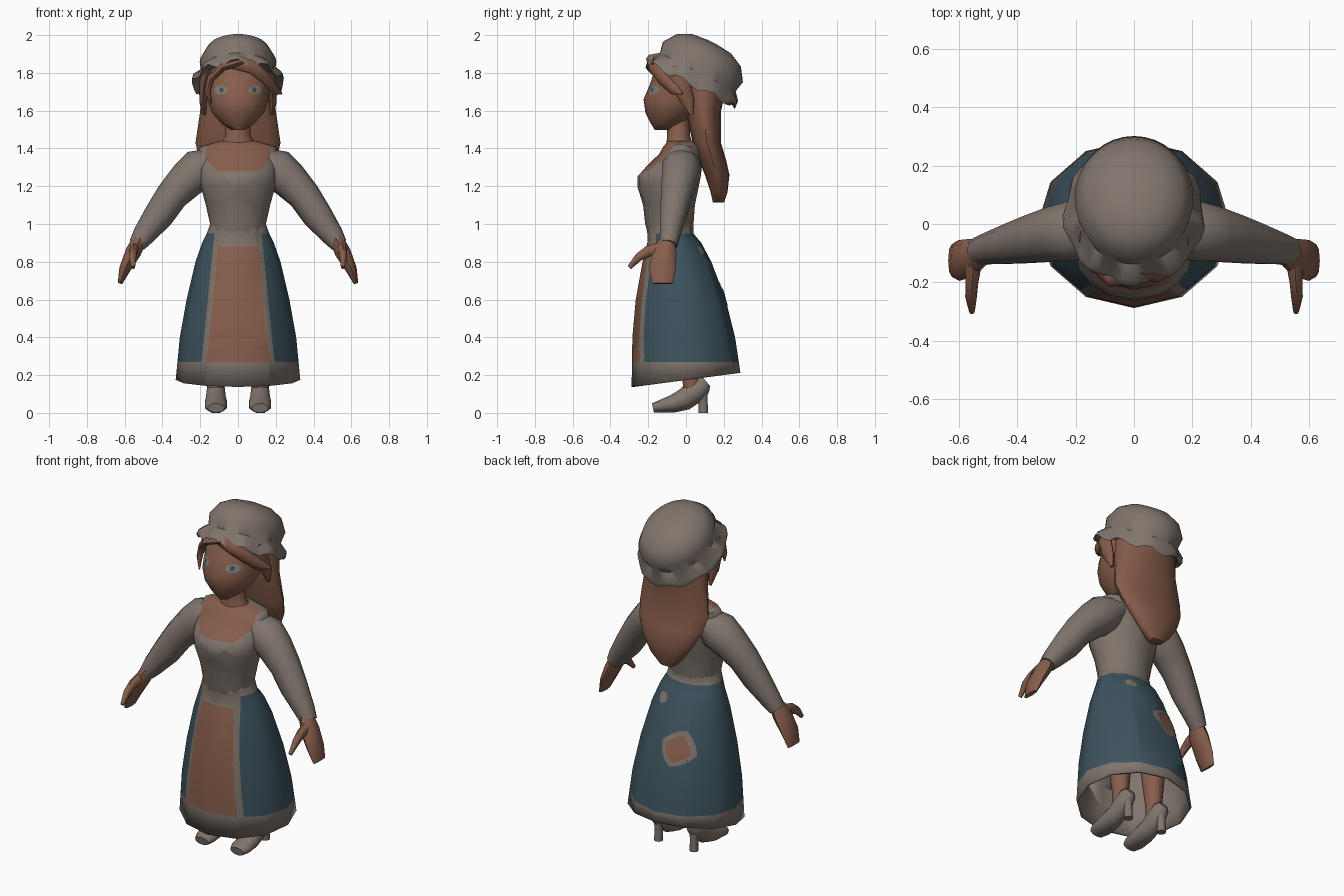
import bpy, bmesh, math
from mathutils import Vector as V
from mathutils.bvhtree import BVHTree

cube = bpy.data.objects.get("Cube")
if cube:
    bpy.data.objects.remove(cube)


def material(name, rgb):
    m = bpy.data.materials.new(name)
    m.use_nodes = True
    m.diffuse_color = (*rgb, 1)
    m.node_tree.nodes["Principled BSDF"].inputs["Base Color"].default_value = (*rgb, 1)
    return m


CLOTH = material("grey cloth", (.215, .177, .151))
SKIN = material("warm skin", (.245, .112, .072))
HAIR = material("brown hair", (.23, .102, .065))
BLUE = material("dark blue cloth", (.047, .086, .111))
EYE = material("pale eye", (.2, .2, .19))
IRIS = material("dark iris", (.06, .07, .08))


def add(name, bm, mats, angle=50):
    mesh = bpy.data.meshes.new(name)
    bm.to_mesh(mesh)
    bm.free()
    for m in mats:
        mesh.materials.append(m)
    mesh.shade_smooth()
    mesh.set_sharp_from_angle(angle=math.radians(angle))
    obj = bpy.data.objects.new(name, mesh)
    bpy.context.collection.objects.link(obj)
    return obj


def loft(name, rings, mats, n=12, open_end=False):
    """Skin rings of (centre, side axis, front axis, ruffle height)."""
    bm = bmesh.new()
    loops = []
    for c, a, b, ruffle in rings:
        loop = []
        for i in range(n):
            t = math.tau * i / n
            w = ruffle * math.cos(9 * t + .6)
            p = c + (a * math.sin(t) + b * math.cos(t)) * (1 + 2 * w) + V((0, 0, w))
            loop.append(bm.verts.new(p))
        loops.append(loop)
    for lo, hi in zip(loops, loops[1:]):
        for i in range(n):
            j = (i + 1) % n
            bm.faces.new((lo[i], lo[j], hi[j], hi[i]))
    bm.faces.new(loops[0])
    if not open_end:
        bm.faces.new(loops[-1])
    bmesh.ops.recalc_face_normals(bm, faces=bm.faces)
    return add(name, bm, mats)


def level(z, y, rx, ry, tilt=0):
    """Horizontal ring, with the front lowered by the tilt."""
    return V((0, y, z)), V((rx, 0, 0)), V((0, -ry, -ry * tilt)), 0


def tube(name, pts, mats, ref=(0, 1, 0), n=10):
    """Tapered limb through points (x, y, z, radius along ref, other radius)."""
    rings = []
    for i, p in enumerate(pts):
        t = (V(pts[min(i + 1, len(pts) - 1)][:3]) - V(pts[max(i - 1, 0)][:3])).normalized()
        u = V(ref)
        u = (u - t * u.dot(t)).normalized()
        rings.append((V(p[:3]), u * p[3], t.cross(u) * p[4], 0))
    return loft(name, rings, mats, n)


def paint(obj, planes, rule):
    """Cut the mesh along planes (point, normal), then colour faces by a rule."""
    bm = bmesh.new()
    bm.from_mesh(obj.data)
    for co, no in planes:
        bmesh.ops.bisect_plane(bm, geom=bm.verts[:] + bm.edges[:] + bm.faces[:],
                               plane_co=co, plane_no=no, dist=1e-5)
    for f in bm.faces:
        f.material_index = rule(f.calc_center_median())
    bm.to_mesh(obj.data)
    bm.free()


def decal(name, target, x, z, rx, rz, mat, front=True, lift=.004, power=2, turn=0):
    """Thin plate laid on the target's front or back surface."""
    mesh = target.data
    tree = BVHTree.FromPolygons([v.co for v in mesh.vertices], [p.vertices for p in mesh.polygons])
    side = -1 if front else 1
    n, rows = 20, 4

    def hit(px, pz):
        co, no, _, _ = tree.ray_cast(V((px, side, pz)), V((0, -side, 0)))
        return co + V((0, side * lift, 0))

    bm = bmesh.new()
    centre = bm.verts.new(hit(x, z))
    prev = None
    for r in range(1, rows + 1):
        loop = []
        for i in range(n):
            t = math.tau * i / n
            c, s = math.cos(t), math.sin(t)
            k = r / rows / (abs(c) ** power + abs(s) ** power) ** (1 / power)
            dx, dz = c * k * rx, s * k * rz
            loop.append(bm.verts.new(hit(x + dx * math.cos(turn) - dz * math.sin(turn),
                                         z + dx * math.sin(turn) + dz * math.cos(turn))))
        for i in range(n):
            j = (i + 1) % n
            f = (centre, loop[i], loop[j]) if prev is None else (prev[i], loop[i], loop[j], prev[j])
            bm.faces.new(f if front else f[::-1])
        prev = loop
    return add(name, bm, [mat])


# Skirt with apron, borders, hem and lining
skirt = loft("skirt", [level(1.0, -.085, .148, .125), level(.95, -.083, .165, .122),
                       level(.9, -.062, .19, .143), level(.8, -.048, .225, .182),
                       level(.6, -.028, .272, .238), level(.4, -.012, .308, .272),
                       level(.175, 0, .33, .288, .13)], [BLUE, SKIN, CLOTH], 12, True)


def skirt_rule(c):
    w = abs(c.x) + .1 * c.z
    if c.z > .95 or c.z < .27:
        return 2
    if c.y > -.1 or w > .22:
        return 0
    return 1 if w < .193 and c.z < .88 else 2


paint(skirt, [((0, 0, z), (0, 0, 1)) for z in (.95, .88, .27)]
      + [((s * w, 0, 0), (s, 0, .1)) for s in (1, -1) for w in (.193, .22)], skirt_rule)

# Mended patches on the back
decal("patch_border", skirt, -.075, .63, .105, .105, CLOTH, False, .004, 1.3, .3)
decal("patch", skirt, -.075, .63, .075, .075, SKIN, False, .007, 1.3, .3)
decal("small_patch", skirt, .09, .86, .03, .028, CLOTH, False)

lining = skirt.modifiers.new("lining", "SOLIDIFY")
lining.thickness = .012
lining.offset = -1
lining.material_offset = 2
lining.material_offset_rim = 2

# Bodice with open neckline
bodice = loft("bodice", [level(.94, -.085, .15, .115), level(1.0, -.088, .148, .128),
                         level(1.1, -.09, .17, .137), level(1.2, -.095, .198, .163),
                         level(1.25, -.09, .205, .168), level(1.31, -.06, .21, .145),
                         level(1.37, -.025, .215, .118), level(1.41, -.02, .2, .1),
                         level(1.44, -.025, .1, .07)], [CLOTH, SKIN], 16)
paint(bodice, [((0, 0, 1.28), (0, 0, 1))]
      + [((s * .17, 0, 0), (1, 0, 0)) for s in (1, -1)]
      + [((s * .17, 0, 1.34), (s, 0, -1)) for s in (1, -1)]
      + [((0, -.02, 0), (0, 1, 0))],
      lambda c: int(c.z > 1.28 and c.y < -.02 and abs(c.x) < .17 and abs(c.x) - c.z < -1.17))

# Neck and head
loft("neck", [level(1.38, -.03, .12, .085), level(1.43, -.035, .09, .068),
              level(1.47, -.04, .065, .06), level(1.57, -.04, .065, .06)], [SKIN])
head = loft("head", [level(1.497, -.115, .035, .05), level(1.53, -.1, .085, .085),
                     level(1.59, -.075, .138, .14), level(1.66, -.045, .163, .18),
                     level(1.73, -.02, .168, .175), level(1.8, 0, .17, .17),
                     level(1.88, .02, .14, .14)], [SKIN], 16)
for s, side in ((1, "left"), (-1, "right")):
    decal(side + "_eye", head, s * .092, 1.71, .036, .023, EYE)
    decal(side + "_iris", head, s * .088, 1.71, .011, .013, IRIS, lift=.007)

# Long back hair and fringe locks
loft("back_hair", [level(1.83, .06, .16, .13), level(1.75, .095, .188, .125),
                   level(1.6, .092, .2, .094), level(1.43, .11, .225, .075),
                   level(1.34, .14, .205, .072), level(1.26, .165, .165, .065),
                   level(1.17, .175, .105, .045), level(1.115, .172, .05, .03)], [HAIR], 16)
tube("left_fringe", [(-.02, -.165, 1.86, .04, .02), (.08, -.18, 1.83, .035, .02),
                     (.15, -.125, 1.77, .035, .018), (.195, -.06, 1.71, .03, .015),
                     (.23, -.02, 1.69, .006, .006)], [HAIR], (0, 0, 1), 8)
tube("right_fringe", [(.02, -.165, 1.86, .04, .02), (-.08, -.18, 1.83, .035, .02),
                      (-.145, -.13, 1.77, .022, .02), (-.162, -.13, 1.7, .02, .015),
                      (-.14, -.165, 1.64, .004, .004)], [HAIR], (0, 1, 0), 8)
for s, side in ((1, "left"), (-1, "right")):
    tube(side + "_side_lock", [(s * .16, -.05, 1.83, .05, .03), (s * .18, -.03, 1.74, .05, .025),
                               (s * .185, .01, 1.65, .035, .02), (s * .18, .03, 1.58, .01, .01)],
         [HAIR], n=8)

# Ruffled cap, tipped backwards
axis, along = V((0, .45, .89)), V((0, -.89, .45))


def cap_ring(h, rx, ry, ruffle=0):
    return V((0, .04, 1.76)) + axis * h, V((rx, 0, 0)), along * ry, ruffle


loft("cap", [cap_ring(.226, .03, .03), cap_ring(.217, .1, .115), cap_ring(.18, .165, .19),
             cap_ring(.11, .203, .238), cap_ring(.05, .195, .225),
             cap_ring(.005, .235, .262, .013), cap_ring(-.025, .24, .265, .016),
             cap_ring(.0, .18, .205)], [CLOTH], 36)

for s, side in ((1, "left"), (-1, "right")):
    # Sleeve, hand and thumb
    tube(side + "_sleeve", [(s * .12, -.02, 1.34, .09, .07), (s * .2, -.025, 1.29, .108, .112),
                            (s * .27, -.035, 1.235, .098, .1), (s * .35, -.052, 1.15, .085, .086),
                            (s * .42, -.068, 1.045, .072, .08), (s * .5, -.085, .94, .055, .06),
                            (s * .535, -.095, .89, .05, .045)], [CLOTH])
    tube(side + "_hand", [(s * .52, -.1, .92, .04, .038), (s * .555, -.115, .85, .065, .042),
                          (s * .6, -.125, .76, .07, .03), (s * .625, -.125, .685, .055, .012)],
         [SKIN], n=8)
    tube(side + "_thumb", [(s * .55, -.13, .87, .03, .035), (s * .555, -.2, .855, .022, .03),
                           (s * .558, -.25, .825, .02, .022), (s * .555, -.3, .77, .01, .012)],
         [SKIN], (1, 0, 0), 8)
    # Leg
    x = s * .117
    tube(side + "_leg", [(x, .03, .1, .045, .042), (x, .025, .2, .048, .045),
                         (x, .02, .4, .07, .065), (x, .0, .75, .08, .07)], [SKIN])
    # Heeled shoe
    tube(side + "_shoe", [(x, -.175, .026, .045, .025), (x, -.14, .033, .06, .033),
                          (x, -.07, .048, .062, .047), (x, -.01, .07, .055, .058),
                          (x, .05, .115, .05, .062), (x, .09, .15, .045, .05),
                          (x, .108, .165, .025, .03)], [CLOTH], (1, 0, 0))
    tube(side + "_heel", [(x, .08, .14, .035, .038), (x, .09, .07, .022, .024),
                          (x, .092, 0, .025, .025)], [CLOTH], (1, 0, 0), 8)
